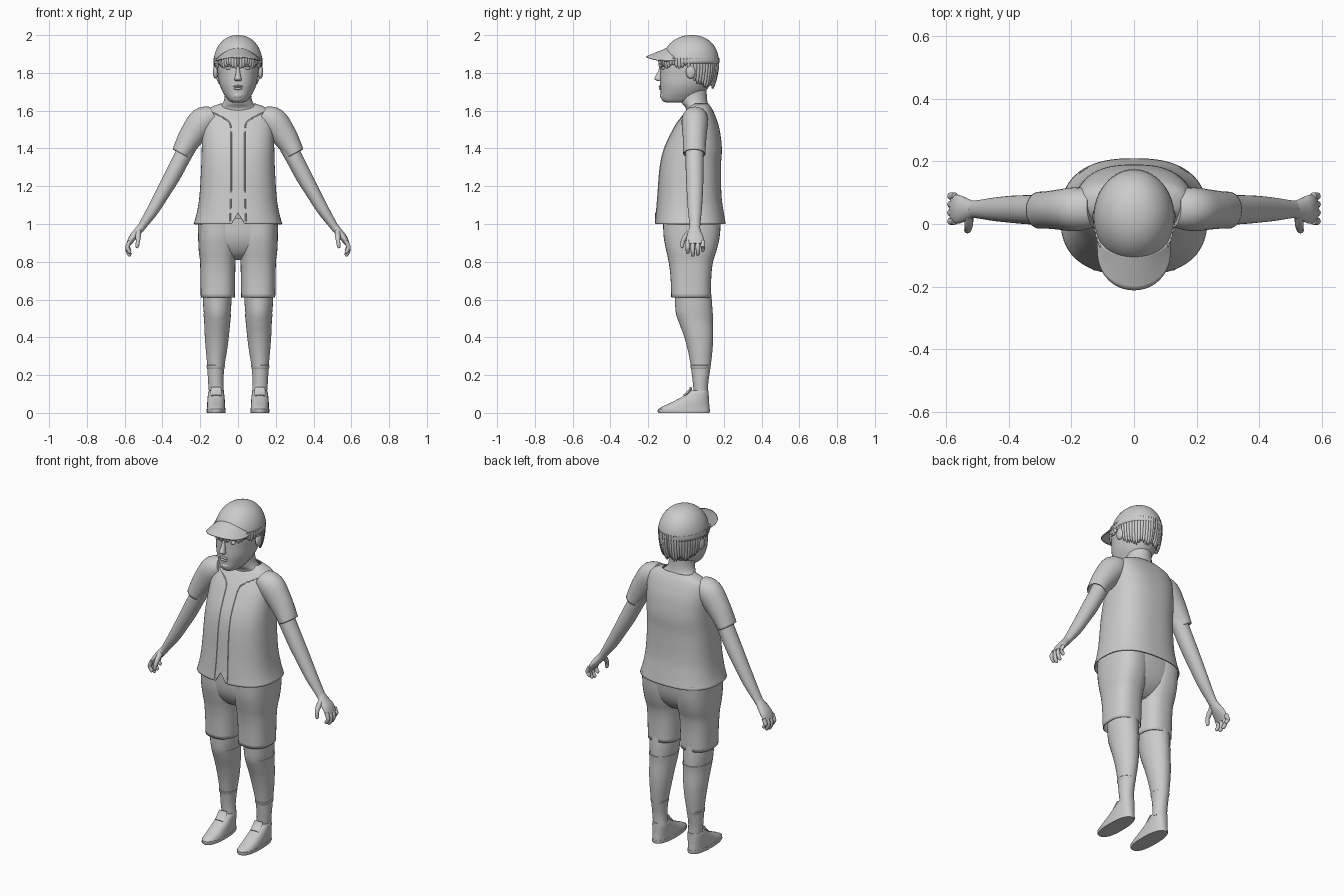
import bpy, bmesh
from math import sin, cos, pi, copysign
from mathutils import Vector
from mathutils.bvhtree import BVHTree


def smooth_stations(st, sub):
    """Catmull-Rom interpolation of the stations."""
    out = []
    for i in range(len(st) - 1):
        p0, p1, p2, p3 = st[max(i - 1, 0)], st[i], st[i + 1], st[min(i + 2, len(st) - 1)]
        for k in range(sub):
            t = k / sub
            out.append([0.5 * (2 * b + (c - a) * t + (2 * a - 5 * b + 4 * c - d) * t * t
                               + (3 * b - a - 3 * c + d) * t ** 3)
                        for a, b, c, d in zip(p0, p1, p2, p3)])
    return out + [list(st[-1])]


def loft(name, stations, n=24, sub=4, flat=False, power=2.0, caps=(True, True), mirror=False,
         thick=0, edit=None):
    """Skin rings through stations (x, y, z, half width, half depth)."""
    st = smooth_stations(stations, sub)
    pos = [Vector(s[:3]) for s in st]
    bm, rings = bmesh.new(), []
    for i, s in enumerate(st):
        v, u = Vector((1, 0, 0)), Vector((0, 1, 0))
        if not flat:
            t = (pos[min(i + 1, len(st) - 1)] - pos[max(i - 1, 0)]).normalized()
            v = u.cross(t).normalized()
            u = t.cross(v)
        ring = []
        for k in range(n):
            a = 2 * pi * k / n
            c, d = [copysign(abs(f) ** (2 / power), f) for f in (cos(a), sin(a))]
            ring.append(bm.verts.new(pos[i] + v * c * max(s[3], 1e-4) + u * d * max(s[4], 1e-4)))
        rings.append(ring)
    for a, b in zip(rings, rings[1:]):
        for k in range(n):
            bm.faces.new((a[k], a[(k + 1) % n], b[(k + 1) % n], b[k]))
    for flag, ring in zip(caps, (rings[0], rings[-1])):
        if flag:
            bm.faces.new(ring)
    if edit:
        for v in bm.verts:
            edit(v.co)
    return finish(name, bm, mirror, thick)


def finish(name, bm, mirror=False, thick=0):
    bmesh.ops.recalc_face_normals(bm, faces=bm.faces)
    me = bpy.data.meshes.new(name)
    bm.to_mesh(me)
    bm.free()
    ob = bpy.data.objects.new(name, me)
    bpy.context.collection.objects.link(ob)
    if thick:
        m = ob.modifiers.new("Thickness", 'SOLIDIFY')
        m.thickness = thick
    if mirror:
        ob.modifiers.new("Mirror", 'MIRROR')
    bpy.ops.object.select_all(action='DESELECT')
    ob.select_set(True)
    bpy.context.view_layer.objects.active = ob
    bpy.ops.object.shade_smooth_by_angle(angle=0.8)
    return ob


def body(name, rows, x=0, **kw):
    """Horizontal rings given as (z, half width, front y, back y)."""
    return loft(name, [(x, (f + b) / 2, z, w, (b - f) / 2) for z, w, f, b in rows], flat=True, **kw)


def ball(name, loc, size, mirror=False):
    bm = bmesh.new()
    bmesh.ops.create_uvsphere(bm, u_segments=16, v_segments=10, radius=1)
    for v in bm.verts:
        v.co = Vector(loc) + v.co * Vector(size)
    return finish(name, bm, mirror)


# Shirt, with a small notch at the front hem
def hem_notch(co):
    if co.y < 0 and co.z < 1.06 and abs(co.x) < 0.035:
        co.z = max(co.z, 1.06 - 1.7 * abs(co.x))

shirt = body("shirt", [(1.0, .235, -.164, .21), (1.06, .218, -.158, .2), (1.15, .204, -.15, .188),
    (1.3, .195, -.138, .185), (1.4, .192, -.115, .19), (1.5, .19, -.068, .178),
    (1.56, .185, -.03, .16), (1.6, .168, .0, .143), (1.622, .135, .018, .13), (1.637, .095, .03, .12)],
    n=72, power=2.5, caps=(False, False), thick=.006, edit=hem_notch)
loft("sleeve", [(.13, .05, 1.575, .05, .06), (.185, .047, 1.545, .075, .07), (.24, .046, 1.475, .068, .064),
    (.275, .045, 1.42, .059, .06), (.302, .044, 1.372, .05, .059)], n=32,
    caps=(True, False), mirror=True, thick=.006)

# Shirt piping laid on the front surface
bpy.context.view_layer.update()
tree = BVHTree.FromObject(shirt, bpy.context.evaluated_depsgraph_get())
line = smooth_stations([(.155, 1.6), (.12, 1.585), (.075, 1.56), (.042, 1.53), (.036, 1.46), (.035, 1.3),
                        (.037, 1.15), (.042, 1.01)], 6)
hits = [tree.ray_cast(Vector((x, -1, z)), Vector((0, 1, 0)))[0] for x, z in line]
loft("shirt_piping", [(*h, .0035, .0035) for h in hits if h], n=6, sub=1, mirror=True)

# Shorts
body("short_leg", [(.61, .09, -.078, .132), (.72, .092, -.082, .134), (.8, .094, -.092, .143),
    (.86, .101, -.105, .162), (.93, .104, -.118, .178), (1.02, .105, -.122, .185)], x=.107,
    n=36, power=2.5, caps=(False, True), mirror=True, thick=.005)
body("hips", [(.81, .04, -.02, .08), (.835, .12, -.065, .12), (.88, .19, -.098, .155), (.94, .206, -.116, .176),
    (1.03, .208, -.12, .186)], n=48, power=2.5)

# Legs and socks
body("knee", [(.46, .064, -.03, .138), (.52, .07, -.052, .14), (.58, .075, -.058, .138), (.66, .078, -.06, .13)],
     x=.11, mirror=True, n=32)
leg_path = [(.113, .079, .1, .04, .038), (.118, .077, .16, .04, .041), (.117, .078, .25, .046, .053),
            (.114, .075, .33, .056, .065), (.112, .066, .41, .064, .078), (.11, .052, .48, .069, .09),
            (.11, .046, .525, .073, .098)]
loft("sock", leg_path, flat=True, n=32, mirror=True)
loft("ankle_band", [(.118, .077, z, r, r + .005) for z, r in ((.232, .044), (.237, .047), (.25, .049), (.255, .045))],
     flat=True, n=32, sub=1, mirror=True)

# Shoes
body("shoe", [(.02, .049, -.147, .125), (.035, .048, -.122, .124), (.055, .047, -.078, .122),
    (.08, .045, -.03, .121), (.105, .042, .008, .12), (.118, .038, .025, .12)], x=.116, n=32, power=2.4, mirror=True)
body("sole", [(0, .049, -.146, .124), (.006, .051, -.15, .127), (.02, .05, -.149, .126)], x=.116,
     n=32, sub=1, power=2.4, mirror=True)
loft("shoe_tongue", [(.116, -.01, .09, .028, .008), (.116, .015, .112, .03, .008), (.116, .028, .135, .026, .006)],
     n=16, mirror=True)

# Arms and hands
loft("arm", [(.25, .045, 1.44, .048, .05), (.3, .045, 1.345, .045, .048), (.35, .046, 1.25, .043, .046),
    (.395, .047, 1.17, .038, .043), (.45, .047, 1.075, .032, .037), (.5, .047, 1.0, .023, .029),
    (.52, .047, .97, .02, .028)], mirror=True)
loft("palm", [(.512, .047, .985, .02, .026), (.535, .046, .955, .021, .036), (.56, .047, .925, .019, .046),
    (.58, .048, .893, .012, .044)], mirror=True)
for i, (y, low) in enumerate([(.009, .845), (.036, .83), (.063, .835), (.089, .855)]):
    loft(f"finger_{i + 1}", [(.572, y, .91, .011, .012), (.585, y, .88, .011, .012),
        (.583, y, low + .022, .0105, .011), (.572, y, low + .004, .009, .009), (.568, y, low, .002, .002)],
        n=12, mirror=True)
loft("thumb", [(.527, .03, .965, .014, .016), (.528, .0, .935, .014, .014), (.53, -.017, .908, .011, .011),
    (.534, -.02, .88, .009, .009), (.535, -.019, .872, .002, .002)], n=12, mirror=True)

# Neck and head
body("neck", [(1.56, .13, .0, .14), (1.61, .105, .0, .125), (1.64, .08, -.022, .115), (1.68, .07, -.035, .11),
    (1.74, .07, -.04, .11)], n=32)
body("head", [(1.642, .022, -.1, -.03), (1.65, .046, -.122, .03), (1.67, .063, -.133, .07), (1.7, .082, -.134, .1),
    (1.74, .098, -.137, .13), (1.79, .106, -.136, .152), (1.84, .112, -.133, .162), (1.9, .108, -.115, .155)],
    n=40, power=2.15)

# Facial features
loft("nose", [(0, -.126, 1.84, .008, .012), (0, -.134, 1.81, .01, .013), (0, -.143, 1.785, .014, .018),
    (0, -.147, 1.767, .019, .02), (0, -.138, 1.757, .015, .012)], n=16, flat=True)
ball("upper_lip", (0, -.135, 1.729), (.026, .01, .006))
ball("lower_lip", (0, -.134, 1.717), (.022, .01, .007))
ball("chin", (0, -.118, 1.68), (.03, .02, .02))
ball("eye", (.046, -.117, 1.825), (.018, .012, .009), True)
ball("eyelid", (.046, -.119, 1.834), (.021, .013, .004), True)
ball("ear", (.119, .025, 1.805), (.014, .026, .036), True)

# Hair strands around the head, short at the front and long at the back
for i in range(29):
    a = pi * i / 28
    sx, sy = sin(a), -cos(a)
    back = max(0, min(1, (sy + .1) / .5))
    bottom = 1.832 + .01 * sin(i * 5) - back * .1 - max(sy, 0) * .008
    rows = []
    for t, r in ((0, .012), (.4, .012), (.8, .009), (1, .002)):
        z = 1.88 + (bottom - 1.88) * t
        k = 1 - .13 * t * t * back
        rows.append((.119 * sx * k, .015 + .15 * sy * k, z, r, r))
    loft(f"hair_strand_{i + 1}", rows, n=8, sub=3, flat=True, mirror=True)

# Cap dome, band and visor
dome = [(0, .021 + .009 * sin(t), 1.85 + .15 * sin(t), .13 * cos(t) ** .9, .153 * cos(t) ** .9)
        for t in [pi / 2 * i / 14 for i in range(14)] + [pi / 2 - .01]]
loft("cap_dome", dome, n=48, sub=1, flat=True, caps=(False, True), thick=.004)
ball("cap_button", (0, .03, 1.998), (.008, .008, .002))
bm = bmesh.new()
grid = []
for j in range(9):
    v = j / 8
    row = []
    for i in range(25):
        u = -1 + i / 12
        a = u * pi / 2
        start = Vector((.118 * sin(a), -.035 - .06 * cos(a)))
        end = Vector((.118 * sin(a), -.07 - .142 * cos(a) ** .8 if abs(u) < 1 else -.07))
        p = start.lerp(end, v)
        row.append(bm.verts.new((p.x, p.y, 1.935 - .048 * v - .065 * sin(a) ** 2 * (1 - .65 * v))))
    grid.append(row)
for a, b in zip(grid, grid[1:]):
    for i in range(24):
        bm.faces.new((a[i], a[i + 1], b[i + 1], b[i]))
finish("cap_visor", bm, thick=.006)
